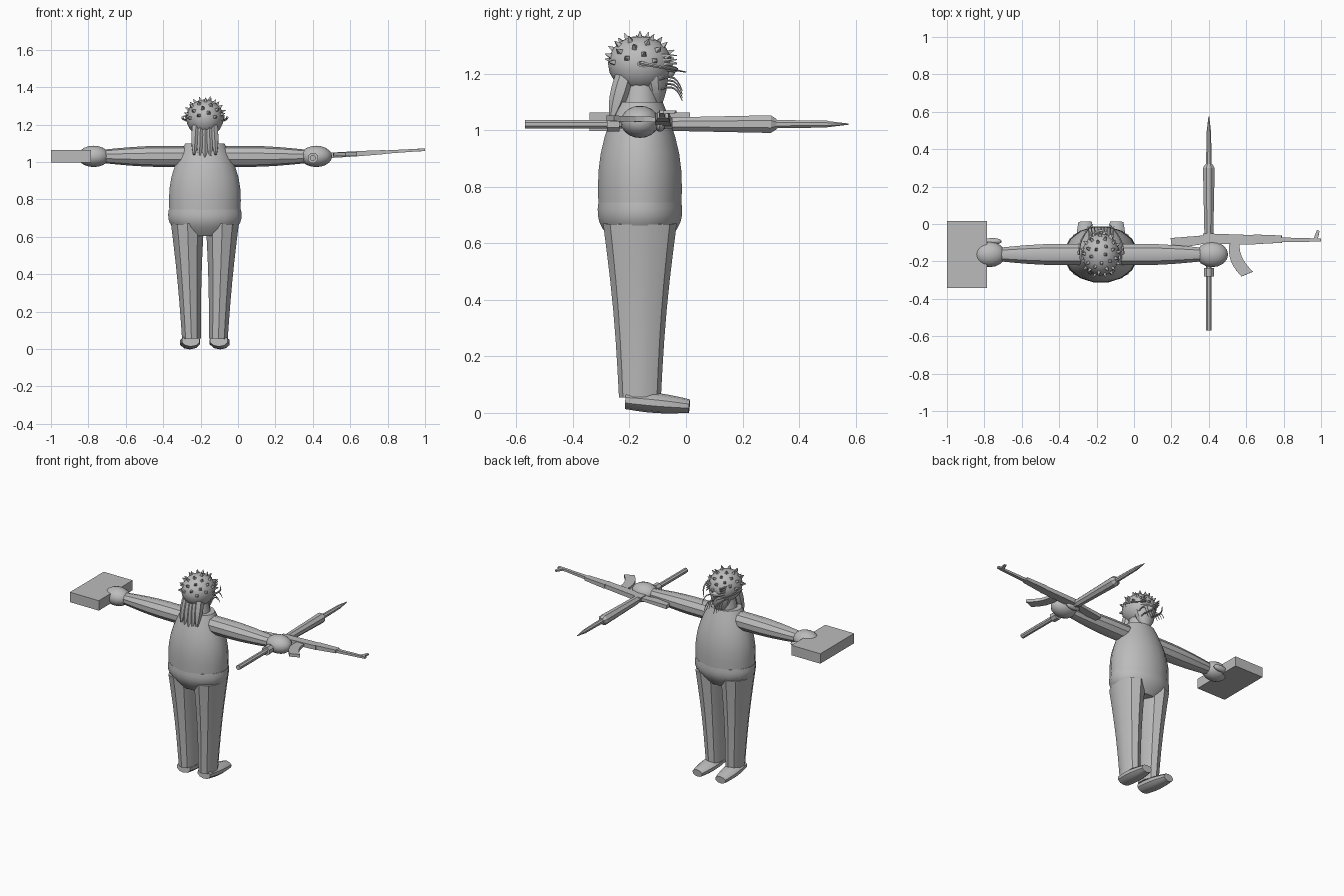
import bpy, bmesh, math
from mathutils import Vector

default_cube = bpy.data.objects.get("Cube")
if default_cube:
    bpy.data.objects.remove(default_cube)

# Body centre line, arm height, and the fist that holds the weapons
MIDDLE, SPINE, SHOULDER, FIST = -.177, -.163, 1.03, .4

grey = bpy.data.materials.new("plain grey")
grey.use_nodes = True
grey.diffuse_color = (.5, .5, .5, 1)
grey.node_tree.nodes["Principled BSDF"].inputs["Base Color"].default_value = grey.diffuse_color


def finish(name, bm, smooth):
    """Turn the mesh data into a named, shaded object."""
    bmesh.ops.recalc_face_normals(bm, faces=bm.faces)
    mesh = bpy.data.meshes.new(name)
    bm.to_mesh(mesh)
    bm.free()
    mesh.materials.append(grey)
    part = bpy.data.objects.new(name, mesh)
    bpy.context.collection.objects.link(part)
    if smooth:
        bpy.ops.object.select_all(action='DESELECT')
        part.select_set(True)
        bpy.context.view_layer.objects.active = part
        bpy.ops.object.shade_smooth_by_angle(angle=math.radians(35))


def tube(name, start, end, wide, deep, taper=1, bulge=0, bend=(0, 0, 0), sides=12, steps=6):
    """Closed tube whose size tapers and bulges and whose path bends by a sine."""
    start, end, bend = Vector(start), Vector(end), Vector(bend)
    along = (end - start).normalized()
    upright = abs(along.z) > .8
    deep_axis = Vector((0, 1, 0)) if upright else Vector((0, 0, 1))
    deep_axis = (deep_axis - along * deep_axis.dot(along)).normalized()
    wide_axis = deep_axis.cross(along)
    flat = 1 / math.cos(math.pi / sides)
    bm = bmesh.new()
    rings = []
    for step in range(steps + 1):
        t = step / steps
        wave = math.sin(math.pi * t)
        size = flat * (1 + (taper - 1) * t + bulge * wave)
        centre = start.lerp(end, t) + bend * wave
        ring = []
        for i in range(sides):
            angle = math.tau * (i + .5) / sides
            ring.append(bm.verts.new(centre + wide_axis * (wide * size * math.cos(angle))
                                     + deep_axis * (deep * size * math.sin(angle))))
        rings.append(ring)
    for lower, upper in zip(rings, rings[1:]):
        for i in range(sides):
            bm.faces.new((lower[i - 1], lower[i], upper[i], upper[i - 1]))
    bm.faces.new(rings[0])
    bm.faces.new(rings[-1])
    finish(name, bm, smooth=sides > 4)


def ball(name, centre, radii):
    bm = bmesh.new()
    bmesh.ops.create_uvsphere(bm, u_segments=16, v_segments=10, radius=1)
    bmesh.ops.scale(bm, vec=radii, verts=bm.verts)
    bmesh.ops.translate(bm, vec=centre, verts=bm.verts)
    finish(name, bm, smooth=True)


def body(side, height, forward=0):
    """Point measured from the body's centre line."""
    return Vector((MIDDLE + side, SPINE + forward, height))


# Torso, shorts and neck
tube("torso", body(0, .735), body(0, 1.1), .19, .147, taper=.55, bulge=.17, sides=16)
tube("shorts", body(0, .745), body(0, .605), .193, .147, taper=.65, bulge=.15, sides=16)
tube("neck", body(0, 1.08), body(0, 1.18), .075, .07, taper=.8)

for sign, label in ((-1, "right"), (1, "left")):
    # Leg and shoe
    tube(label + "_leg", body(sign * .093, .67), body(sign * .072, .055), .088, .124,
         taper=.57, bulge=-.06, sides=10)
    tube(label + "_shoe", body(sign * .075, .045, -.05), body(sign * .085, .024, .175),
         .047, .03, taper=.75, bulge=.25, sides=10)

    # Arm, mitten hand and thumb
    tube(label + "_arm", body(sign * .09, SHOULDER), body(sign * .54, SHOULDER), .056, .053,
         taper=.65, bulge=.15, sides=10)
    ball(label + "_hand", body(sign * .595, SHOULDER), (.085, .068, .057))
    ball(label + "_thumb", body(sign * .58, SHOULDER - .015, .07), (.05, .018, .02))

    # Pointed bar and bristles beside the eyes
    tube(label + "_side_bar", body(sign * .12, 1.238), body(sign * .045, 1.206, .163),
         .006, .006, taper=.3, bend=(sign * .02, 0, 0), sides=5)
    for row in range(3):
        height = 1.235 + row * .015
        tube(label + "_brow_bristle", body(sign * .06, height, .07), body(sign * .05, height, .13),
             .006, .006, taper=.3, sides=4, steps=1)

# Head with thorns spread in a spiral
head_centre, head_radii = body(0, 1.235), Vector((.1, .113, .1))
ball("head", head_centre, head_radii)
THORNS = 34
for i in range(THORNS):
    height = .97 - i / THORNS
    reach = math.sqrt(1 - height * height)
    turn = i * 2.4
    outward = Vector((reach * math.cos(turn), reach * math.sin(turn), height))
    root = head_centre + outward * head_radii
    tube("head_thorn", root - outward * .01, root + outward * .02, .011, .011,
         taper=.1, sides=4, steps=1)

# Nose and brow band
ball("nose", body(0, 1.21, .1), (.02, .025, .025))
tube("brow_band", body(-.105, 1.235), body(.105, 1.235), .009, .009,
     bend=(0, .125, -.02), sides=6, steps=12)

# Beard: a mass under the chin and strands that curl forward
tube("beard", body(0, 1.19, .05), body(0, 1.095, .06), .07, .05, taper=.4, bulge=.1)
STRANDS = 9
for i in range(STRANDS):
    spread = 2 * i / (STRANDS - 1) - 1
    height = 1.18 - i % 4 * .012
    tube("beard_strand", body(spread * .06, height, .07), body(spread * .07, height - .04, .15),
         .004, .004, taper=.4, bend=(0, .01, .025), sides=5)

# Hair locks down the back
LOCKS = 5
for i in range(LOCKS):
    spread = 2 * i / (LOCKS - 1) - 1
    tip = 1 + abs(spread) * .04 + i % 2 * .012
    tube("back_hair_lock", body(spread * .048, 1.19, -.055), body(spread * .058, tip, -.1),
         .02, .028, taper=.3, bulge=.3, sides=6)

# Block held in the right hand
tube("block", (-1, SPINE, SHOULDER), (-.787, SPINE, SHOULDER), .178, .033, sides=4, steps=1)


# Long pole weapon through the left fist, tip forward
def pole(name, back, front, radius, taper=1):
    tube(name, (FIST, back, SHOULDER - .008), (FIST, front, SHOULDER - .008),
         radius, radius, taper=taper, sides=8, steps=1)


pole("pole_handle", -.57, -.04, .015)
pole("pole_collar", -.28, -.235, .027)
pole("pole_body", -.05, .3, .024, taper=1.3)
pole("pole_shoulder", .3, .32, .031, taper=.6)
pole("pole_shaft", .3, .5, .015, taper=.8)
pole("pole_tip", .5, .575, .011, taper=.2)


# Rifle lying on its side and rising slightly outwards
def rifle(name, start, end, wide, deep, **options):
    points = [(x, y, SHOULDER + (x - FIST) * .06) for x, y in (start, end)]
    tube("rifle_" + name, *points, wide, deep, sides=4, **options)


rifle("stock", (.2, -.105), (FIST, -.08), .03, .013, taper=.7, steps=1)
rifle("receiver", (.37, -.078), (.65, -.085), .028, .015, taper=.9, steps=1)
rifle("grip", (.42, -.1), (FIST, -.185), .02, .012, steps=1)
rifle("magazine", (.535, -.1), (.605, -.268), .03, .009, taper=1.1, bend=(-.022, -.005, 0))
rifle("handguard", (.64, -.082), (.79, -.081), .026, .014, taper=.75, steps=1)
rifle("barrel", (.78, -.084), (1, -.086), .012, .009, taper=.7, steps=1)
rifle("front_sight", (.97, -.085), (.985, -.035), .012, .007, taper=.6, steps=1)
